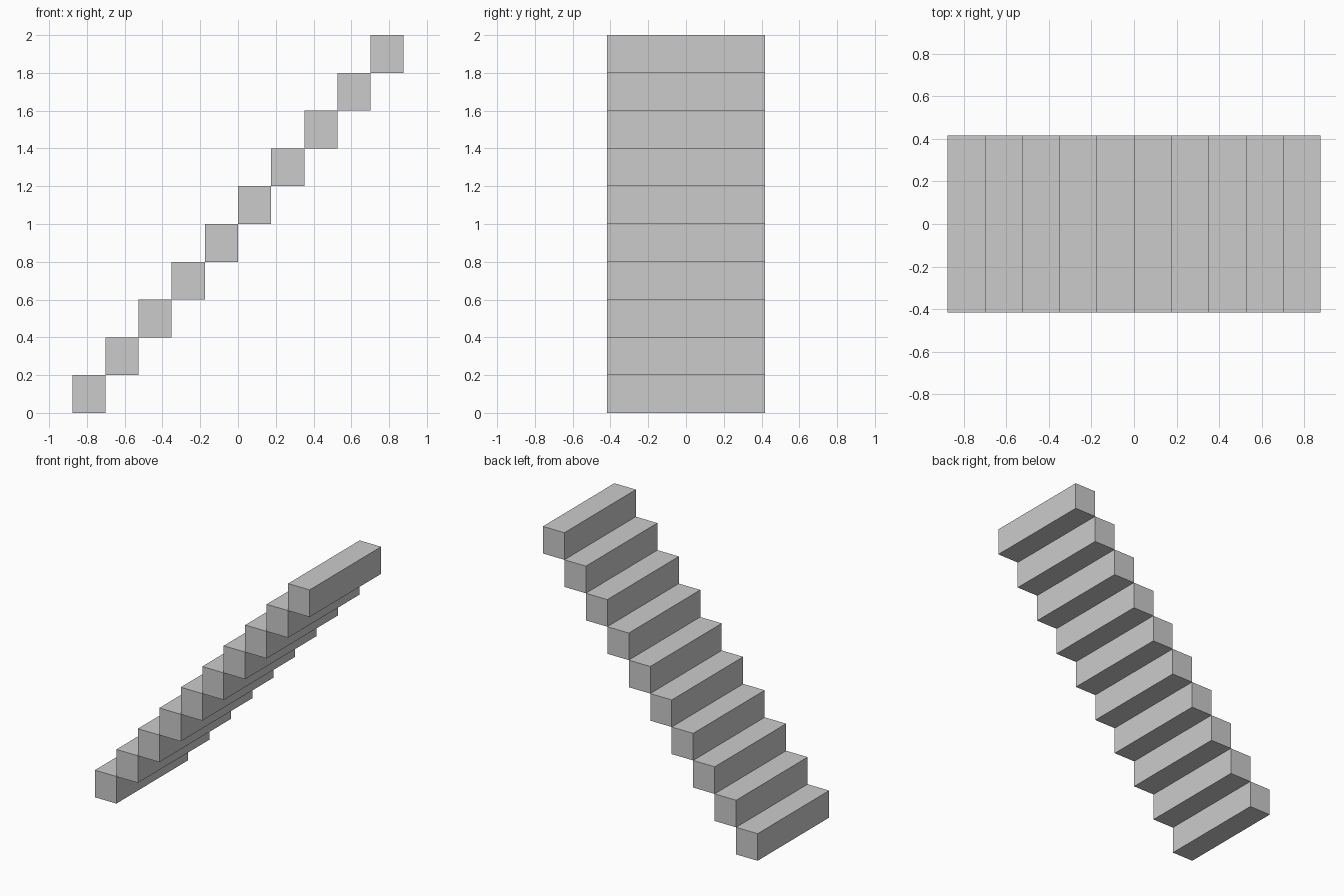
import bpy

if "Cube" in bpy.data.objects:
    bpy.data.objects.remove(bpy.data.objects["Cube"])

STEPS = 10
RUN, WIDTH, RISE = 0.1754, 0.834, 0.2

# One shared block mesh, repeated as a straight flight climbing toward +x
bpy.ops.mesh.primitive_cube_add(size=1)
first = bpy.context.object
first.name = "step_01"
mesh = first.data
mesh.name = "step_block"
for v in mesh.vertices:
    v.co.x *= RUN
    v.co.y *= WIDTH
    v.co.z *= RISE

for i in range(STEPS):
    step = first
    if i:
        step = bpy.data.objects.new(f"step_{i + 1:02d}", mesh)
        bpy.context.collection.objects.link(step)
    step.location = ((i + 0.5 - STEPS / 2) * RUN, 0, (i + 0.5) * RISE)
